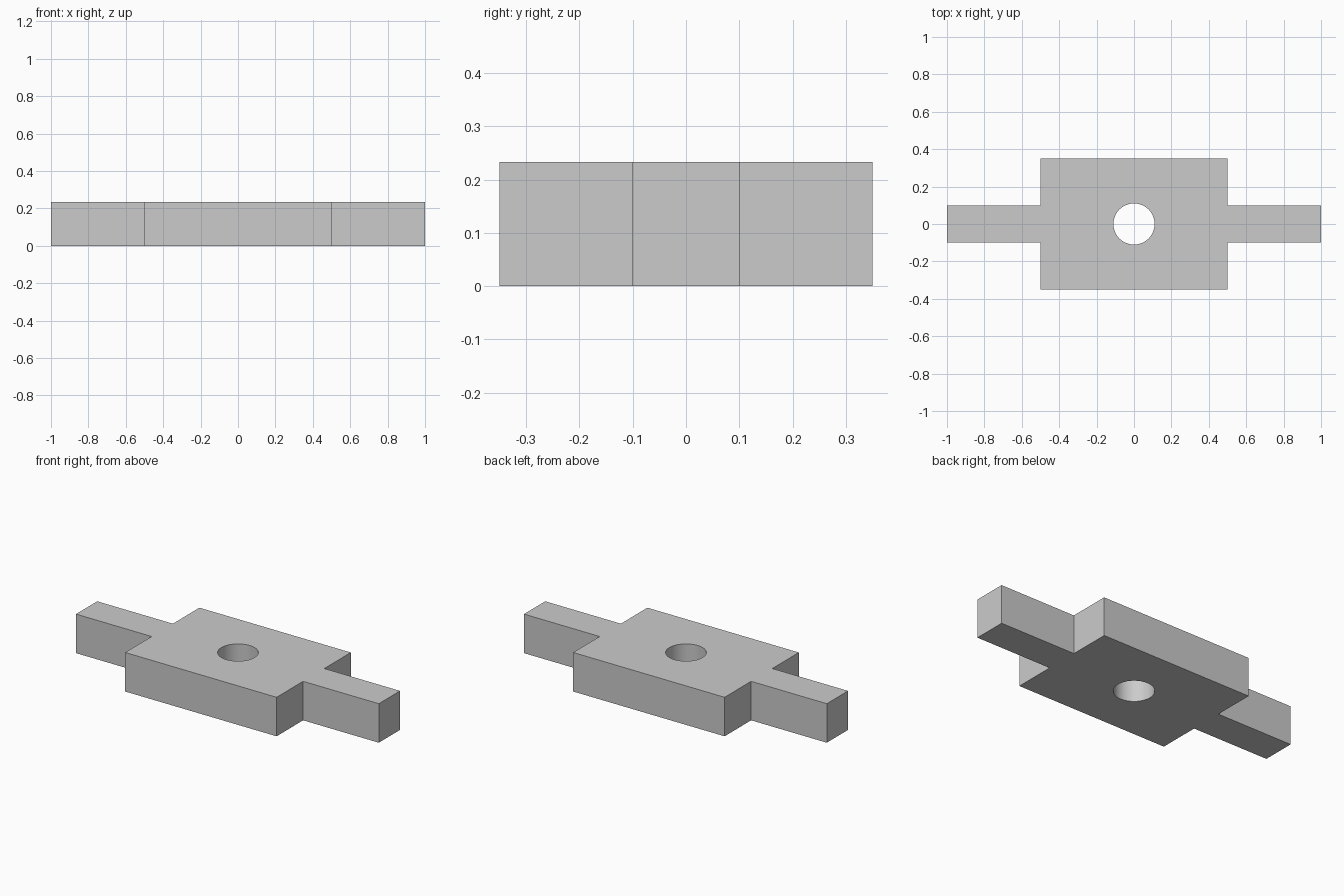
import bpy
import bmesh

HEIGHT = 0.233
BODY_X, BODY_Y = 0.5, 0.35
ARM_X, ARM_Y = 1.0, 0.1
HOLE_RADIUS = 0.11

cube = bpy.data.objects.get("Cube")
if cube:
    bpy.data.objects.remove(cube, do_unlink=True)

# Plain grey material
grey = bpy.data.materials.new("plain_grey")
grey.use_nodes = True
colour = (0.6, 0.6, 0.6, 1)
grey.diffuse_color = colour
for node in grey.node_tree.nodes:
    if node.type == "BSDF_PRINCIPLED":
        node.inputs["Base Color"].default_value = colour

# Plate with two arms: one quarter of the outline, turned into a full loop
quarter = [(ARM_X, ARM_Y), (BODY_X, ARM_Y), (BODY_X, BODY_Y)]
half = quarter + [(-x, y) for x, y in reversed(quarter)]
outline = half + [(-x, -y) for x, y in half]

bm = bmesh.new()
base = bm.faces.new([bm.verts.new((x, y, 0)) for x, y in outline])
top = bmesh.ops.extrude_face_region(bm, geom=[base])
bmesh.ops.translate(bm, vec=(0, 0, HEIGHT),
                    verts=[g for g in top["geom"] if isinstance(g, bmesh.types.BMVert)])
bmesh.ops.recalc_face_normals(bm, faces=bm.faces)
mesh = bpy.data.meshes.new("plate_with_arms")
bm.to_mesh(mesh)
bm.free()
mesh.materials.append(grey)
plate = bpy.data.objects.new("plate_with_arms", mesh)
bpy.context.collection.objects.link(plate)

# Round through-hole in the centre
bpy.ops.mesh.primitive_cylinder_add(vertices=64, radius=HOLE_RADIUS, depth=1,
                                    location=(0, 0, HEIGHT / 2))
cutter = bpy.context.object
cutter.name = "hole_cutter"
cutter.hide_render = True
cutter.data.materials.append(grey)

bpy.ops.object.select_all(action="DESELECT")
plate.select_set(True)
bpy.context.view_layer.objects.active = plate
cut = plate.modifiers.new("centre_hole", "BOOLEAN")
cut.operation = "DIFFERENCE"
cut.solver = "EXACT"
cut.object = cutter
bpy.ops.object.modifier_apply(modifier=cut.name)
bpy.data.objects.remove(cutter, do_unlink=True)

# Smooth the hole wall, keep every other edge crisp
bpy.ops.object.shade_smooth_by_angle(angle=0.5)
